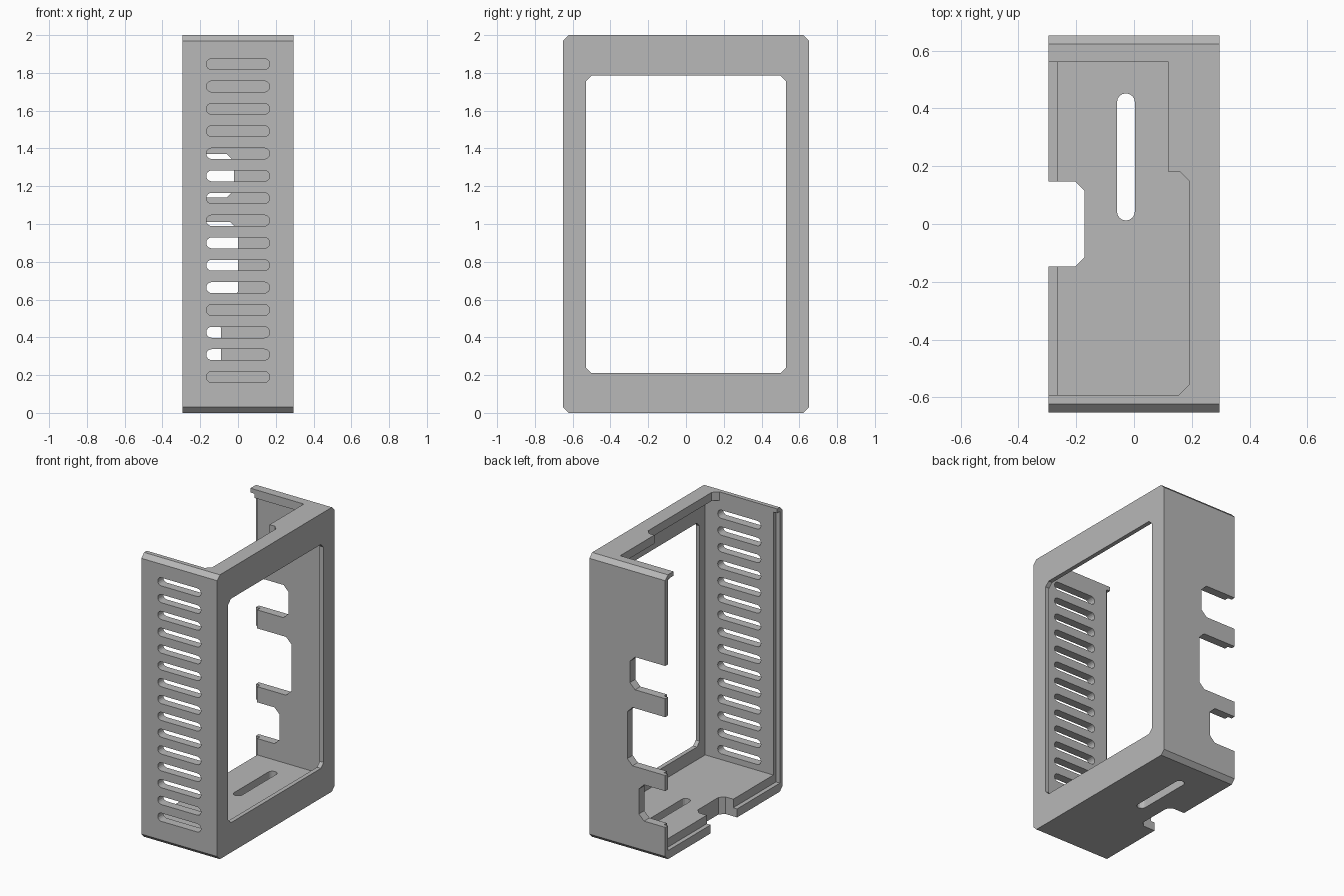
import bpy
import bmesh
import math
from mathutils import Vector

cube = bpy.data.objects.get("Cube")
if cube:
    bpy.data.objects.remove(cube, do_unlink=True)

grey = bpy.data.materials.new("plain grey")
grey.use_nodes = True
COLOUR = (0.48, 0.48, 0.48, 1)
grey.diffuse_color = COLOUR
grey.node_tree.nodes["Principled BSDF"].inputs["Base Color"].default_value = COLOUR

HX, HY, TOP = 0.295, 0.652, 2.0
WALL, LIP, CUT = 0.06, 0.03, 0.03
FLOOR = 0.12


def prism(name, outlines, axis, low, high):
    """Extrude flat outlines along an axis; points use the other two axes in order."""
    bm = bmesh.new()
    for outline in outlines:
        verts = []
        for a, b in outline:
            p = [a, b]
            p.insert(axis, low)
            verts.append(bm.verts.new(p))
        face = bm.faces.new(verts)
        step = Vector((0, 0, 0))
        step[axis] = high - low
        ext = bmesh.ops.extrude_face_region(bm, geom=[face], use_keep_orig=True)
        moved = [g for g in ext["geom"] if isinstance(g, bmesh.types.BMVert)]
        bmesh.ops.translate(bm, verts=moved, vec=step)
    bmesh.ops.recalc_face_normals(bm, faces=bm.faces)
    mesh = bpy.data.meshes.new(name)
    bm.to_mesh(mesh)
    bm.free()
    obj = bpy.data.objects.new(name, mesh)
    bpy.context.scene.collection.objects.link(obj)
    return obj


def box(a0, a1, b0, b1):
    return [(a0, b0), (a1, b0), (a1, b1), (a0, b1)]


def chamfered(a0, a1, b0, b1, c):
    return [(a0 + c, b0), (a1 - c, b0), (a1, b0 + c), (a1, b1 - c),
            (a1 - c, b1), (a0 + c, b1), (a0, b1 - c), (a0, b0 + c)]


def edge_notch(depth, b0, b1, c):
    """Notch entering from the open side, chamfered at its inner corners."""
    return [(-0.5, b0), (depth - c, b0), (depth, b0 + c),
            (depth, b1 - c), (depth - c, b1), (-0.5, b1)]


def slot(ca, cb, half, r, upright=False):
    """Rounded slot outline."""
    pts = []
    for side in (1, -1):
        for i in range(9):
            t = math.pi * (i / 8 - 0.5)
            pts.append((side * (half - r + r * math.cos(t)), side * r * math.sin(t)))
    if upright:
        pts = [(v, u) for u, v in pts]
    return [(ca + u, cb + v) for u, v in pts]


# Solid block with chamfered long edges
housing = prism("housing", [chamfered(-HY, HY, 0, TOP, CUT)], 0, -HX, HX)
housing.data.materials.append(grey)

inner = HY - WALL
vents = [slot(0, 0.19 + i * 0.1183, 0.168, 0.029) for i in range(15)]
top_opening = [(-0.5, -inner), (0.155, -inner), (0.19, -inner + 0.035), (0.19, 0.15),
               (0.16, 0.18), (0.12, 0.18), (0.12, 0.56), (-0.5, 0.56)]
back_notches = [edge_notch(-0.02, 1.14, 1.37, 0.04),
                edge_notch(0.0, 0.60, 1.01, 0.04),
                edge_notch(-0.09, 0.235, 0.49, 0.04)]

cutters = [
    # Hollow inside and stepped rim of the open side
    prism("cavity_cutter", [box(-inner, inner, FLOOR, TOP - WALL)], 0, -0.5, HX - 0.03),
    prism("rim_cutter", [box(-HY + LIP, HY - LIP, 0.06, TOP - LIP)], 0, -0.6, -HX + LIP),
    # Large side window
    prism("window_cutter", [chamfered(-0.53, 0.53, 0.21, 1.785, CUT)], 0, 0.2, 0.5),
    # Opening in the top
    prism("top_cutter", [top_opening], 2, 1.7, 2.2),
    # Floor notch and cable slot
    prism("floor_notch_cutter", [edge_notch(-0.172, -0.147, 0.147, 0.032)], 2, -0.2, 0.2),
    prism("floor_slot_cutter", [slot(-0.028, 0.232, 0.22, 0.031, True)], 2, -0.2, 0.2),
    # Front vents and back notches
    prism("vent_cutter", vents, 1, -0.8, -0.5),
    prism("back_notch_cutter", back_notches, 1, 0.5, 0.8),
]
for cutter in cutters:
    cutter.hide_render = True
    mod = housing.modifiers.new(cutter.name, "BOOLEAN")
    mod.operation = "DIFFERENCE"
    mod.solver = "EXACT"
    mod.object = cutter

# Bake the cuts and discard the cutters
bpy.context.view_layer.update()
evaluated = housing.evaluated_get(bpy.context.evaluated_depsgraph_get())
result = bpy.data.meshes.new_from_object(evaluated)
housing.modifiers.clear()
housing.data = result
for cutter in cutters:
    bpy.data.objects.remove(cutter, do_unlink=True)
result.materials.clear()
result.materials.append(grey)
for poly in result.polygons:
    poly.material_index = 0
    poly.use_smooth = False
